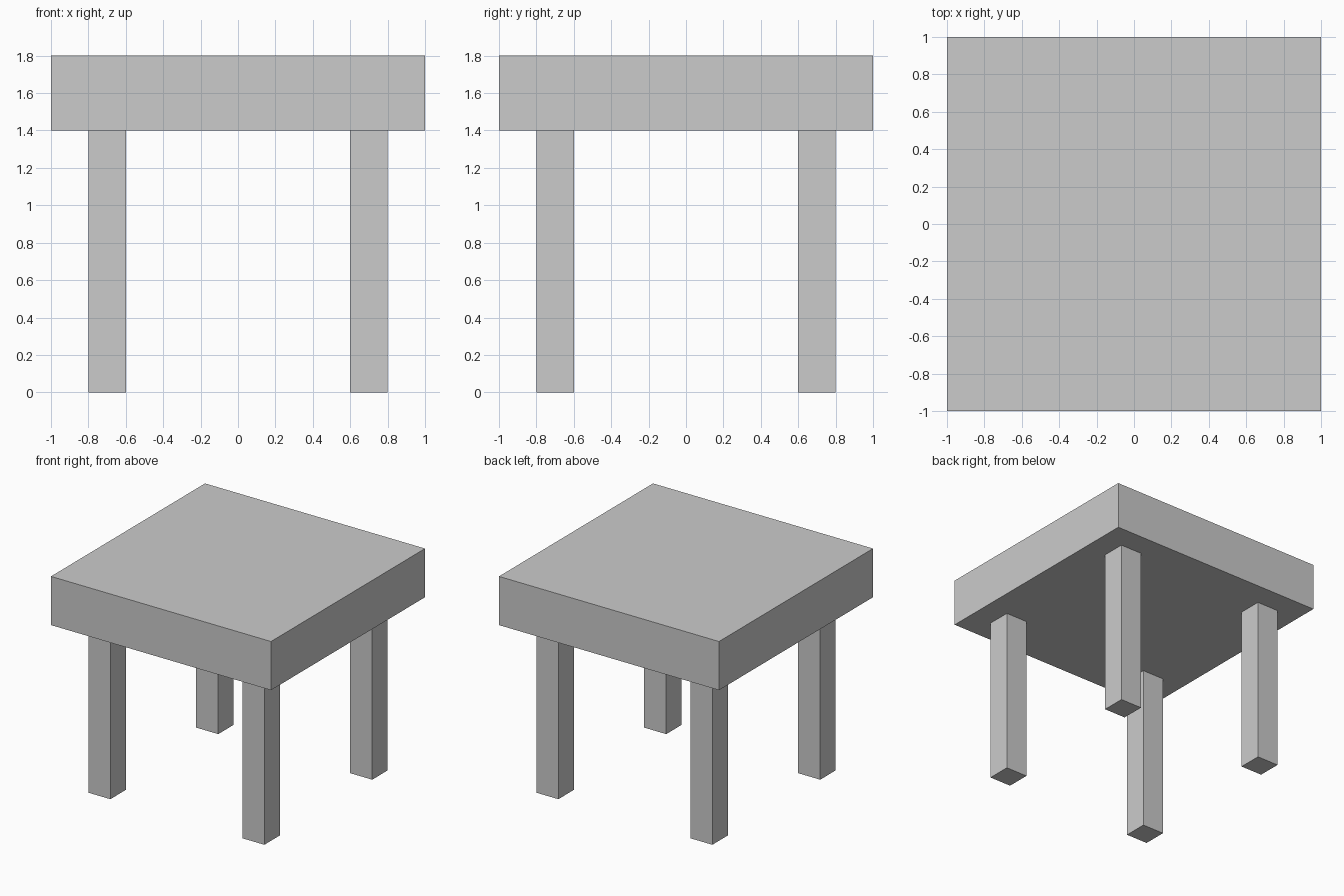
import bpy

if "Cube" in bpy.data.objects:
    bpy.data.objects.remove(bpy.data.objects["Cube"])

LEG_HEIGHT = 1.4
TOP_THICKNESS = 0.4


def box(name, center, size):
    bpy.ops.mesh.primitive_cube_add(size=1, location=center)
    obj = bpy.context.object
    obj.name = name
    obj.scale = size
    bpy.ops.object.transform_apply(location=False, rotation=False, scale=True)
    return obj


# Thick square table top
box("table_top", (0, 0, LEG_HEIGHT + TOP_THICKNESS / 2), (2, 2, TOP_THICKNESS))

# Four square legs, inset from the corners
for side, x in (("left", -0.7), ("right", 0.7)):
    for end, y in (("front", -0.7), ("back", 0.7)):
        box(f"{end}_{side}_leg", (x, y, LEG_HEIGHT / 2), (0.2, 0.2, LEG_HEIGHT))
